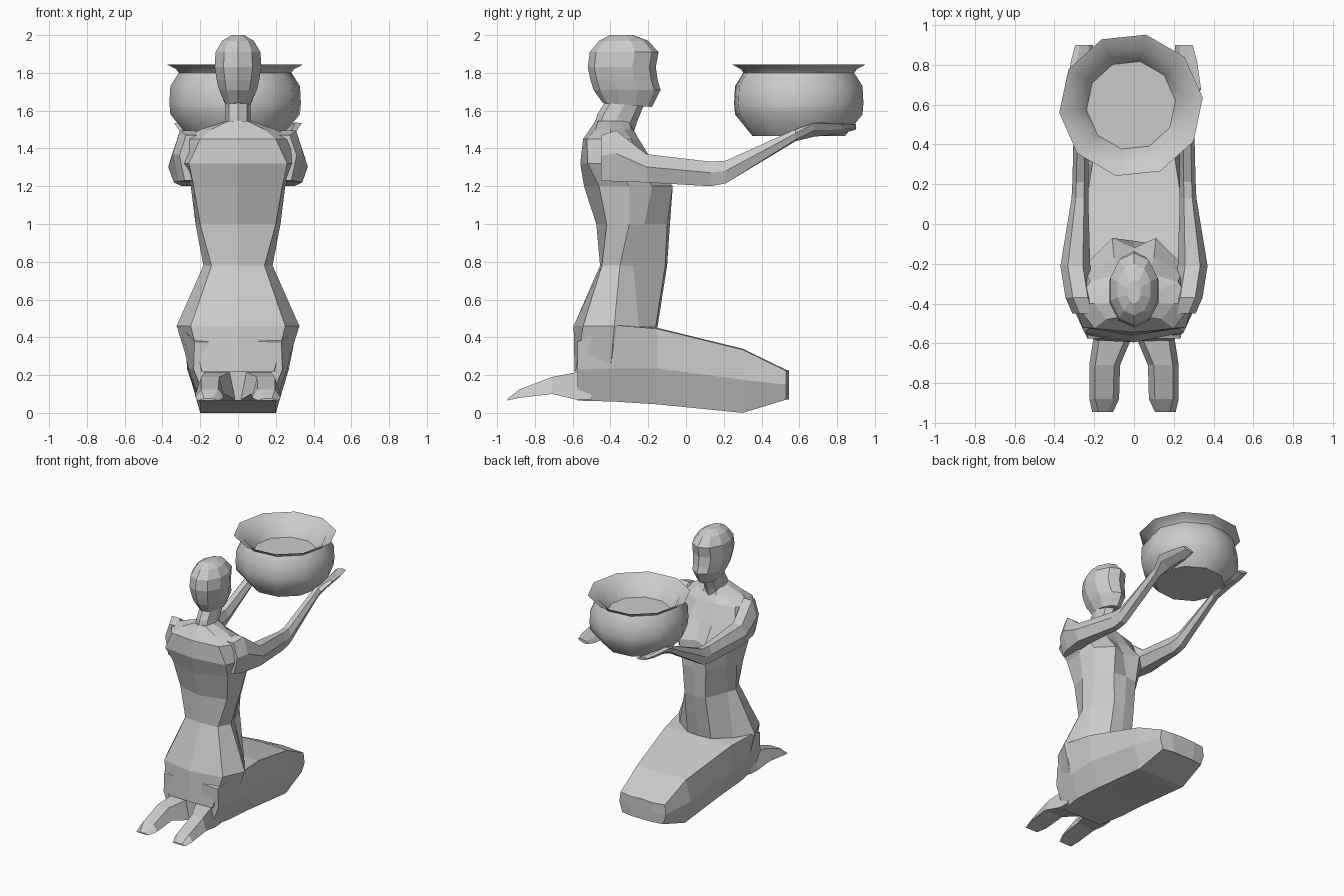
import bpy, bmesh, math
from mathutils import Vector


def loft(name, rings, mirror=False):
    """Skin closed rings of equal length and cap both ends."""
    bm = bmesh.new()
    rows = [[bm.verts.new(Vector(p)) for p in r] for r in rings]
    n = len(rows[0])
    for a, b in zip(rows, rows[1:]):
        for i in range(n):
            j = (i + 1) % n
            bm.faces.new((a[i], a[j], b[j], b[i]))
    bm.faces.new(rows[0][::-1])
    bm.faces.new(rows[-1])
    bmesh.ops.recalc_face_normals(bm, faces=bm.faces)
    me = bpy.data.meshes.new(name)
    bm.to_mesh(me)
    bm.free()
    ob = bpy.data.objects.new(name, me)
    bpy.context.collection.objects.link(ob)
    if mirror:
        ob.modifiers.new("mirror", 'MIRROR').use_mirror_merge = False
    return ob


def sym(half):
    """Complete a half outline whose first and last points lie on the centre."""
    return half + [(-x, v) for x, v in half[-2:0:-1]]


def oval(z, back, front, w, n=10, slope=0.0):
    """Horizontal oval ring; slope tilts it along y."""
    c, r = (back + front) / 2, (front - back) / 2
    out = []
    for i in range(n):
        a = 2 * math.pi * i / n
        y = r * math.cos(a)
        out.append((w * math.sin(a), c + y, z + slope * y))
    return out


# Torso: height, then half outline from spine to breastbone
torso = [
    (0.22, [(0, -.59), (.19, -.585), (.25, -.40), (.22, -.28), (.10, -.2), (0, -.2)]),
    (0.46, [(0, -.595), (.25, -.545), (.325, -.38), (.23, -.25), (.10, -.16), (0, -.15)]),
    (0.78, [(0, -.455), (.14, -.445), (.183, -.35), (.16, -.28), (.09, -.11), (0, -.10)]),
    (1.00, [(0, -.475), (.20, -.42), (.225, -.30), (.19, -.22), (.10, -.10), (0, -.085)]),
    (1.20, [(0, -.54), (.235, -.46), (.25, -.30), (.22, -.18), (.11, -.07), (0, -.12)]),
    (1.32, [(0, -.56), (.26, -.52), (.31, -.38), (.24, -.25), (.10, -.17), (0, -.18)]),
    (1.45, [(0, -.545), (.20, -.525), (.295, -.40), (.22, -.29), (.08, -.25), (0, -.25)]),
    (1.50, [(0, -.51), (.14, -.48), (.20, -.40), (.13, -.33), (.06, -.29), (0, -.28)]),
    (1.545, [(0, -.48), (.05, -.465), (.07, -.40), (.06, -.34), (.04, -.30), (0, -.29)]),
]
loft("torso", [[(x, y, z) for x, y in sym(h)] for z, h in torso])

# Neck and head
loft("neck", [oval(1.47, -.49, -.29, .075, 8, -.3), oval(1.56, -.47, -.26, .066, 8, -.2),
              oval(1.66, -.42, -.21, .068, 8)])
head = [(1.63, -.44, -.18, .068, -.08), (1.71, -.49, -.135, .105, 0), (1.76, -.505, -.15, .118, 0),
        (1.83, -.52, -.16, .13, 0), (1.91, -.51, -.145, .125, 0),
        (1.97, -.46, -.20, .088, 0), (2.0, -.40, -.28, .035, 0)]
loft("head", [oval(z, b, f, w, 10, s) for z, b, f, w, s in head])

# Folded thighs and knees: y, top z/width, middle z/width, bottom z/width
legs = [(-.575, .38, .23, .23, .235, .065, .17), (-.38, .47, .315, .235, .262, .06, .20),
        (-.15, .45, .28, .235, .27, .045, .20), (.30, .34, .21, .175, .25, .0, .20),
        (.53, .228, .19, .15, .20, .07, .175), (.545, .225, .09, .15, .10, .07, .09)]
loft("folded_legs", [[(x, y, z) for x, z in sym([(0, t), (tw, t - .005), (mw, m), (bw, b), (0, b)])]
                     for y, t, tw, m, mw, b, bw in legs])

# Feet: y, inner x, outer x, bottom z, top z
feet = [(-.50, .01, .20, .07, .21), (-.58, .015, .205, .07, .215), (-.71, .07, .225, .10, .19),
        (-.88, .075, .225, .08, .125), (-.945, .105, .21, .066, .075)]
loft("foot", [[(a, y, lo), (b, y, lo), (b - .03, y, hi), (a + .03, y, hi)]
              for y, a, b, lo, hi in feet], mirror=True)

# Arms and hands: y, centre x, centre z, half width, half height, outward tilt
hexa = [(-.5, 1), (.5, 1), (1, .1), (.6, -1), (-.5, -1), (-1, 0)]
arm = [(-.45, .24, 1.35, .07, .12, 0), (-.37, .27, 1.36, .075, .135, 0),
       (-.21, .295, 1.295, .075, .075, 0), (.13, .272, 1.265, .042, .065, 0),
       (.21, .27, 1.275, .040, .060, 0), (.58, .265, 1.47, .036, .028, .2),
       (.68, .275, 1.50, .062, .022, .5), (.82, .262, 1.505, .055, .018, .4),
       (.90, .25, 1.515, .045, .010, .2)]
loft("arm", [[(cx + u * w, y, cz + v * h + t * u * w) for u, v in hexa]
             for y, cx, cz, w, h, t in arm], mirror=True)

# Bowl: radius, height from the underside up, over the rim and down inside
profile = [(.25, 1.465), (.345, 1.58), (.35, 1.64), (.345, 1.73), (.30, 1.80), (.315, 1.82),
           (.363, 1.845), (.29, 1.81), (.225, 1.71)]
bowl = loft("bowl", [[(-.015 + r * math.cos(math.radians(6 + 36 * i)),
                       .597 + r * math.sin(math.radians(6 + 36 * i)), z) for i in range(10)]
                     for r, z in profile])
bpy.context.view_layer.objects.active = bowl
bowl.select_set(True)
bpy.ops.object.shade_smooth_by_angle(angle=math.radians(38))
